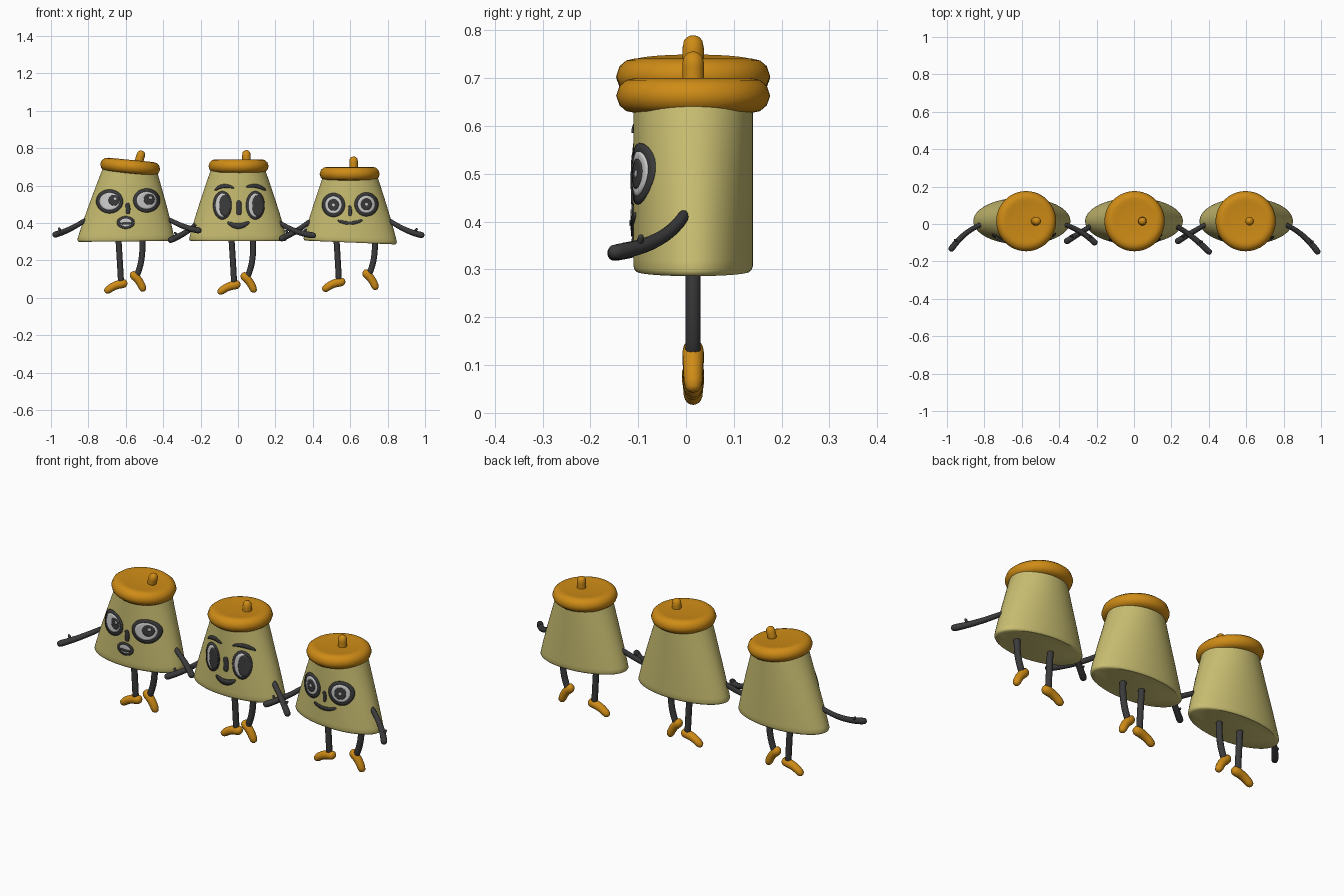
import bpy, bmesh, math
from mathutils import Vector, Matrix

cube = bpy.data.objects.get("Cube")
if cube:
    bpy.data.objects.remove(cube, do_unlink=True)


def material(name, rgb):
    m = bpy.data.materials.new(name)
    m.use_nodes = True
    m.diffuse_color = (*rgb, 1)
    m.node_tree.nodes["Principled BSDF"].inputs["Base Color"].default_value = (*rgb, 1)
    return m


CREAM = material("cream", (0.58, 0.51, 0.165))
ORANGE = material("orange", (0.62, 0.26, 0.008))
CHARCOAL = material("charcoal", (0.043, 0.043, 0.045))
WHITE = material("white", (0.6, 0.6, 0.6))
MID_Y, DEPTH = 0.015, 0.125


def finish(name, bm, mat, angle=50):
    mesh = bpy.data.meshes.new(name)
    bm.to_mesh(mesh)
    bm.free()
    obj = bpy.data.objects.new(name, mesh)
    bpy.context.collection.objects.link(obj)
    mesh.materials.append(mat)
    bpy.ops.object.select_all(action='DESELECT')
    obj.select_set(True)
    bpy.context.view_layer.objects.active = obj
    bpy.ops.object.shade_smooth_by_angle(angle=math.radians(angle))
    return obj


def loft(name, rings, mat, angle=50):
    """Skin a list of equal closed rings and cap both ends."""
    bm = bmesh.new()
    loops = [[bm.verts.new(p) for p in ring] for ring in rings]
    n = len(loops[0])
    for a, b in zip(loops, loops[1:]):
        for i in range(n):
            j = (i + 1) % n
            bm.faces.new((a[i], a[j], b[j], b[i]))
    bm.faces.new(loops[0][::-1])
    bm.faces.new(loops[-1])
    bmesh.ops.recalc_face_normals(bm, faces=bm.faces)
    return finish(name, bm, mat, angle)


def circle(n):
    return [(math.cos(2 * math.pi * i / n), math.sin(2 * math.pi * i / n)) for i in range(n)]


def bend(a, m, b, t):
    """Quadratic curve that passes through m half way."""
    c = 2 * m - (a + b) / 2
    return a * (1 - t) ** 2 + c * 2 * t * (1 - t) + b * t * t


def tube(name, points, r0, r1, mat, sides=14):
    """Round-ended limb through three points."""
    a, m, b = map(Vector, points)
    rings = []

    def ring(p, d, r):
        u = d.cross(Vector((0, 1, 0))).normalized()
        v = d.cross(u)
        rings.append([p + (u * x + v * y) * r for x, y in circle(sides)])

    d0 = (bend(a, m, b, 0.02) - a).normalized()
    d1 = (b - bend(a, m, b, 0.98)).normalized()
    caps = [math.radians(k) for k in (80, 55, 30)]
    steps = 12
    for k in caps:
        ring(a + d0 * r0 * (1 - math.sin(k)), d0, r0 * math.cos(k))
    for i in range(1, steps):
        t = i / steps
        d = (bend(a, m, b, t + 0.02) - bend(a, m, b, t - 0.02)).normalized()
        p = bend(a, m, b, t)
        if (p - a).length > r0 and (p - b).length > r1:
            ring(p, d, r0 + (r1 - r0) * t)
    for k in reversed(caps):
        ring(b - d1 * r1 * (1 - math.sin(k)), d1, r1 * math.cos(k))
    return loft(name, rings, mat)


class Figure:
    def __init__(self, name, x, base, top, wide, narrow, lean=0, slope=0):
        self.name, self.x, self.base, self.top = name, x, base, top
        self.wide, self.narrow, self.lean, self.slope = wide, narrow, lean, slope

    def section(self, z):
        t = min(max((z - self.base) / (self.top - self.base), 0), 1)
        return t, self.wide + (self.narrow - self.wide) * t ** 1.12, self.x + self.lean * t

    def body(self):
        rings = []
        h = self.top - self.base
        for t, k in [(0, 0.95), (0.01, 0.98), (0.03, 1)] + [(i / 12, 1) for i in range(1, 13)]:
            z = self.base + t * h
            _, w, cx = self.section(z)
            rings.append([(cx + w * k * c, MID_Y + DEPTH * k * s, z + self.slope * w * c * (1 - t))
                          for c, s in circle(56)])
        loft(self.name + "_body", rings, CREAM, 40)

    def hat(self, x, z, tilt, stem):
        profile = [(0.02, 0), (0.12, 0), (0.14, 0.004), (0.154, 0.016), (0.161, 0.036),
                   (0.154, 0.057), (0.14, 0.069), (0.122, 0.073), (0.105, 0.07), (0.02, 0.07)]
        turn = Matrix.Translation((x, MID_Y, z)) @ Matrix.Rotation(math.radians(tilt), 4, 'Y')
        loft(self.name + "_hat", [[turn @ Vector((r * c, r * s, h)) for c, s in circle(48)]
                                  for r, h in profile], ORANGE)
        (x0, z0), (x1, z1) = stem
        a, b = Vector((x0, MID_Y, z0)), Vector((x1, MID_Y, z1))
        tube(self.name + "_hat_stem", (a, (a + b) / 2, b), 0.023, 0.023, ORANGE)

    def on_front(self, x, z, lift):
        """Point on the curved front of the body; x counts from the middle."""
        _, w, cx = self.section(z)
        q = min(abs((self.x + x - cx) / w), 0.98)
        return self.x + x, MID_Y - DEPTH * math.sqrt(1 - q * q) - lift, z

    def plate(self, name, grid, mat, lift, closed):
        bm = bmesh.new()
        rows = [[bm.verts.new(self.on_front(x, z, lift)) for x, z in row] for row in grid]
        n = len(rows[0])
        for a, b in zip(rows, rows[1:]):
            for i in range(n if closed else n - 1):
                j = (i + 1) % n
                bm.faces.new((a[i], a[j], b[j], b[i]))
        if closed:
            bm.faces.new(rows[-1])
        bmesh.ops.recalc_face_normals(bm, faces=bm.faces)
        if sum(f.normal.y for f in bm.faces) > 0:
            bmesh.ops.reverse_faces(bm, faces=bm.faces)
        obj = finish(self.name + "_" + name, bm, mat, 40)
        solid = obj.modifiers.new("thickness", 'SOLIDIFY')
        solid.thickness, solid.offset = 0.006, -1

    def oval(self, name, x, z, rx, rz, mat, lift):
        self.plate(name, [[(x + rx * k * c, z + rz * k * s) for c, s in circle(36)]
                          for k in (1, 0.8, 0.6, 0.4, 0.2)], mat, lift, True)

    def stroke(self, name, points, half, mat=CHARCOAL, lift=0.005, taper=0.6):
        a, m, b = map(Vector, points)
        grid = []
        for i in range(15):
            t = i / 14
            d = (bend(a, m, b, t + 0.01) - bend(a, m, b, t - 0.01)).normalized()
            w = half * (1 - taper * abs(2 * t - 1) ** 2) * (0.5 if i in (0, 14) else 1)
            side = Vector((-d.y, d.x)) * w
            p = bend(a, m, b, t)
            grid.append([p - side, p, p + side])
        self.plate(name, grid, mat, lift, False)

    def eye(self, side, x, z, rx, rz, rim, pupil, glint=None):
        px, pz, prx, prz = pupil
        self.oval(side + "_eye_rim", x, z, rx, rz, CHARCOAL, 0.004)
        self.oval(side + "_eye_white", x, z, rx - rim, rz - rim, WHITE, 0.006)
        self.oval(side + "_pupil", x + px, z + pz, prx, prz, CHARCOAL, 0.008)
        if glint:
            self.oval(side + "_glint", x + px + glint[0], z + pz + glint[1], 0.008, 0.008, WHITE, 0.0095)

    def arm(self, side, shoulder, elbow, hand):
        tube(f"{self.name}_{side}_arm", (shoulder, elbow, hand), 0.012, 0.017, CHARCOAL)
        a, m, b = map(Vector, (shoulder, elbow, hand))
        p = bend(a, m, b, 0.72)
        out = Vector((math.copysign(0.018, b.x - a.x), 0.006, 0.026))
        tube(f"{self.name}_{side}_thumb", (p, p + out / 2, p + out), 0.008, 0.006, CHARCOAL, 8)

    def legs(self, right, left, drop):
        """Straight right leg and bent left leg, each with a boot."""
        def at(x, z):
            return x, MID_Y, z + drop
        tube(self.name + "_right_leg", (at(right - 0.018, 0.36), at(right - 0.008, 0.21), at(right, 0.065)),
             0.016, 0.016, CHARCOAL)
        tube(self.name + "_left_leg", (at(left + 0.022, 0.36), at(left + 0.026, 0.215), at(left - 0.008, 0.1)),
             0.016, 0.016, CHARCOAL)
        tube(self.name + "_right_boot", (at(right - 0.085, 0.022), at(right - 0.03, 0.06), at(right + 0.034, 0.07)),
             0.019, 0.025, ORANGE)
        tube(self.name + "_left_boot", (at(left - 0.036, 0.125), at(left + 0.008, 0.088), at(left + 0.036, 0.028)),
             0.024, 0.019, ORANGE)


# Surprised figure on the right-hand end
one = Figure("surprised", -0.6, 0.302, 0.7, 0.262, 0.14, lean=0.02, slope=0.01)
one.body()
one.hat(-0.58, 0.665, 5.5, ((-0.535, 0.71), (-0.513, 0.787)))
one.eye("right", -0.087, 0.516, 0.072, 0.064, 0.017, (0.024, 0.006, 0.029, 0.029), (0.006, 0.008))
one.eye("left", 0.112, 0.521, 0.072, 0.064, 0.017, (0.014, 0.006, 0.029, 0.029), (0.006, 0.008))
one.stroke("nose", ((0.008, 0.507), (0.012, 0.478), (0.01, 0.448)), 0.012, taper=0.2)
one.oval("mouth", 0, 0.403, 0.048, 0.034, CHARCOAL, 0.004)
one.oval("teeth", 0, 0.403, 0.032, 0.022, WHITE, 0.006)
one.stroke("tooth_gap", ((-0.034, 0.4), (0, 0.397), (0.034, 0.4)), 0.006, lift=0.008)
one.arm("right", (-0.81, 0.0, 0.42), (-0.905, -0.055, 0.365), (-0.985, -0.145, 0.337))
one.arm("left", (-0.38, 0.0, 0.425), (-0.28, -0.045, 0.378), (-0.2, -0.11, 0.36))
one.legs(-0.625, -0.54, 0.006)

# Cheerful figure in the middle
two = Figure("cheerful", 0, 0.303, 0.7, 0.264, 0.14)
two.body()
two.hat(0.003, 0.668, 0, ((0.045, 0.7), (0.045, 0.79)))
for side, x in (("right", -0.084), ("left", 0.093)):
    two.eye(side, x, 0.495, 0.05, 0.076, 0.013, (0.014, -0.002, 0.03, 0.058))
two.stroke("right_brow", ((-0.125, 0.575), (-0.078, 0.598), (-0.022, 0.587)), 0.01)
two.stroke("left_brow", ((0.045, 0.593), (0.1, 0.598), (0.15, 0.575)), 0.01)
two.stroke("nose", ((0.004, 0.52), (0.006, 0.48), (0.004, 0.443)), 0.014, taper=0.2)
two.stroke("mouth", ((-0.055, 0.405), (0.002, 0.384), (0.06, 0.407)), 0.015)
two.arm("right", (-0.21, 0.0, 0.405), (-0.285, -0.045, 0.347), (-0.372, -0.1, 0.305))
two.arm("left", (0.2, 0.0, 0.418), (0.3, -0.06, 0.36), (0.412, -0.16, 0.333))
two.legs(-0.02, 0.052, 0)

# Calm figure on the left-hand end
three = Figure("calm", 0.6, 0.296, 0.665, 0.252, 0.14, slope=-0.04)
three.body()
three.hat(0.597, 0.627, 0, ((0.618, 0.66), (0.618, 0.756)))
three.eye("right", -0.09, 0.497, 0.062, 0.064, 0.017, (0, 0, 0.029, 0.031), (0, 0))
three.eye("left", 0.087, 0.5, 0.064, 0.064, 0.017, (0, 0, 0.029, 0.031), (0, 0))
three.stroke("nose", ((-0.004, 0.493), (0, 0.465), (-0.002, 0.437)), 0.009, taper=0.2)
three.stroke("mouth", ((-0.066, 0.415), (-0.002, 0.4), (0.064, 0.416)), 0.009, taper=0.3)
three.arm("right", (0.39, 0.0, 0.415), (0.31, -0.045, 0.357), (0.222, -0.1, 0.313))
three.arm("left", (0.8, 0.0, 0.42), (0.9, -0.06, 0.362), (0.99, -0.16, 0.335))
three.legs(0.54, 0.703, 0.015)
